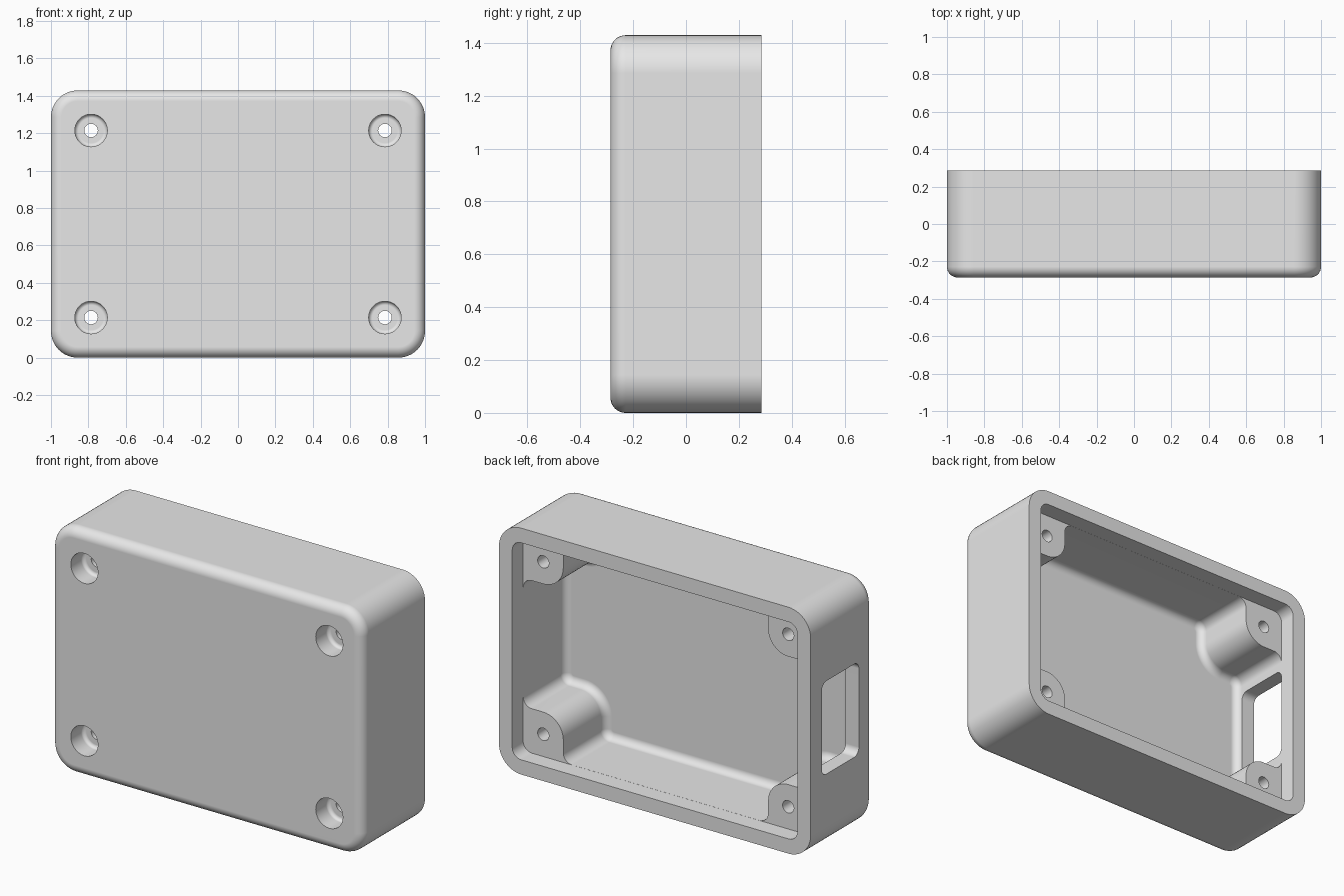
import bpy, bmesh
from math import sin, cos, pi, radians
from mathutils import Vector

if "Cube" in bpy.data.objects:
    bpy.data.objects.remove(bpy.data.objects["Cube"], do_unlink=True)

# Main sizes
W, D, H = 1.0, 0.2857, 0.7143       # half width, half depth, half height
WALL = 0.0857
IW, IH = W - WALL, H - WALL         # half size of the opening
FLOOR = -D + WALL
POST_Y = D - 0.1                    # level of the post ends
HOLE_X, HOLE_Z, POST_R = 0.7857, 0.5, 0.1286

grey = bpy.data.materials.new("plain grey")
grey.use_nodes = True
grey.diffuse_color = (0.8, 0.8, 0.8, 1)
grey.node_tree.nodes["Principled BSDF"].inputs["Base Color"].default_value = (0.8, 0.8, 0.8, 1)


def rounded(corners, inset, steps):
    """Outline of a right-angled polygon (u, v, radius), rounded and inset."""
    out = []
    n = len(corners)
    for i, (u, v, r) in enumerate(corners):
        p = Vector((u, v))
        a = (p - Vector(corners[i - 1][:2])).normalized()
        b = (Vector(corners[(i + 1) % n][:2]) - p).normalized()
        turn = 1 if a.x * b.y - a.y * b.x > 0 else -1
        r -= turn * inset
        p += (b - a) * inset * turn
        centre = p + (b - a) * r
        for k in range(steps + 1):
            t = k / steps * pi / 2
            out.append(centre - b * r * cos(t) + a * r * sin(t))
    return out


def box(hu, hv, r, cu=0, cv=0):
    return [(cu + su * hu, cv + sv * hv, r) for su, sv in ((-1, -1), (1, -1), (1, 1), (-1, 1))]


def loft(name, corners, sections, steps=12, axis="y"):
    """Solid through sections (position along axis, inset)."""
    bm = bmesh.new()
    rings = []
    for w, inset in sections:
        pts = rounded(corners, inset, steps)
        rings.append([bm.verts.new((p.x, w, p.y + H) if axis == "y" else (w, p.x, p.y + H))
                      for p in pts])
    n = len(rings[0])
    for r0, r1 in zip(rings, rings[1:]):
        for i in range(n):
            j = (i + 1) % n
            bm.faces.new((r0[i], r0[j], r1[j], r1[i]))
    bm.faces.new(rings[0])
    bm.faces.new(rings[-1])
    bmesh.ops.remove_doubles(bm, verts=bm.verts, dist=1e-5)
    bmesh.ops.recalc_face_normals(bm, faces=bm.faces)
    mesh = bpy.data.meshes.new(name)
    bm.to_mesh(mesh)
    bm.free()
    mesh.materials.append(grey)
    obj = bpy.data.objects.new(name, mesh)
    bpy.context.collection.objects.link(obj)
    return obj


def fillet(start, r, direction=1, n=8):
    """Sections rounding an end cap that lies at start."""
    return [(start + direction * r * (1 - cos(t)), r * (1 - sin(t)))
            for t in (k / n * pi / 2 for k in range(n + 1))]


# Outer body with rounded front edge
case = loft("enclosure_body", box(W, H, 0.143), fillet(-D, 0.057) + [(D, 0)])

# Cavity outline that leaves a post in every corner
px, pz = HOLE_X - POST_R, HOLE_Z - POST_R
R = 0.055
quarter = [(IW, pz, R), (px, pz, POST_R), (px, IH, R)]
outline = []
for sx, sz in ((1, 1), (-1, 1), (-1, -1), (1, -1)):
    part = [(sx * u, sz * v, r) for u, v, r in quarter]
    outline += part if sx * sz > 0 else part[::-1]

cutters = [
    loft("cavity_cutter", outline, fillet(FLOOR, 0.043) + [(POST_Y + 0.03, 0)]),
    loft("rim_cutter", box(IW + 0.0005, IH + 0.0005, 0.057), [(POST_Y, 0), (D + 0.1, 0)]),
    loft("side_window_cutter", box(0.17, 0.27, 0.043, 0.014), [(-W - 0.1, 0), (-IW + 0.02, 0)],
         axis="x"),
]

# Screw holes, counterbored from the front
for sx in (-1, 1):
    for sz in (-1, 1):
        x, z = sx * HOLE_X, sz * HOLE_Z
        cutters.append(loft("counterbore_cutter", box(0.087, 0.087, 0.087, x, z),
                            [(-D - 0.1, 0)] + fillet(-D + 0.114, 0.02, -1)[::-1], 10))
        cutters.append(loft("screw_hole_cutter", box(0.036, 0.036, 0.036, x, z),
                            [(-D - 0.1, 0), (D + 0.1, 0)], 8))

for c in cutters:
    c.hide_render = True
    m = case.modifiers.new(c.name, "BOOLEAN")
    m.operation, m.solver, m.object = "DIFFERENCE", "EXACT", c

# Bake the cuts and drop the cutters
graph = bpy.context.evaluated_depsgraph_get()
baked = bpy.data.meshes.new_from_object(case.evaluated_get(graph))
case.modifiers.clear()
case.data = baked
for c in cutters:
    bpy.data.objects.remove(c, do_unlink=True)

# Smooth fillets, crisp edges, even flat faces
bpy.ops.object.select_all(action="DESELECT")
case.select_set(True)
bpy.context.view_layer.objects.active = case
bpy.ops.object.shade_smooth_by_angle(angle=radians(30))
wn = case.modifiers.new("even_normals", "WEIGHTED_NORMAL")
wn.keep_sharp = True
